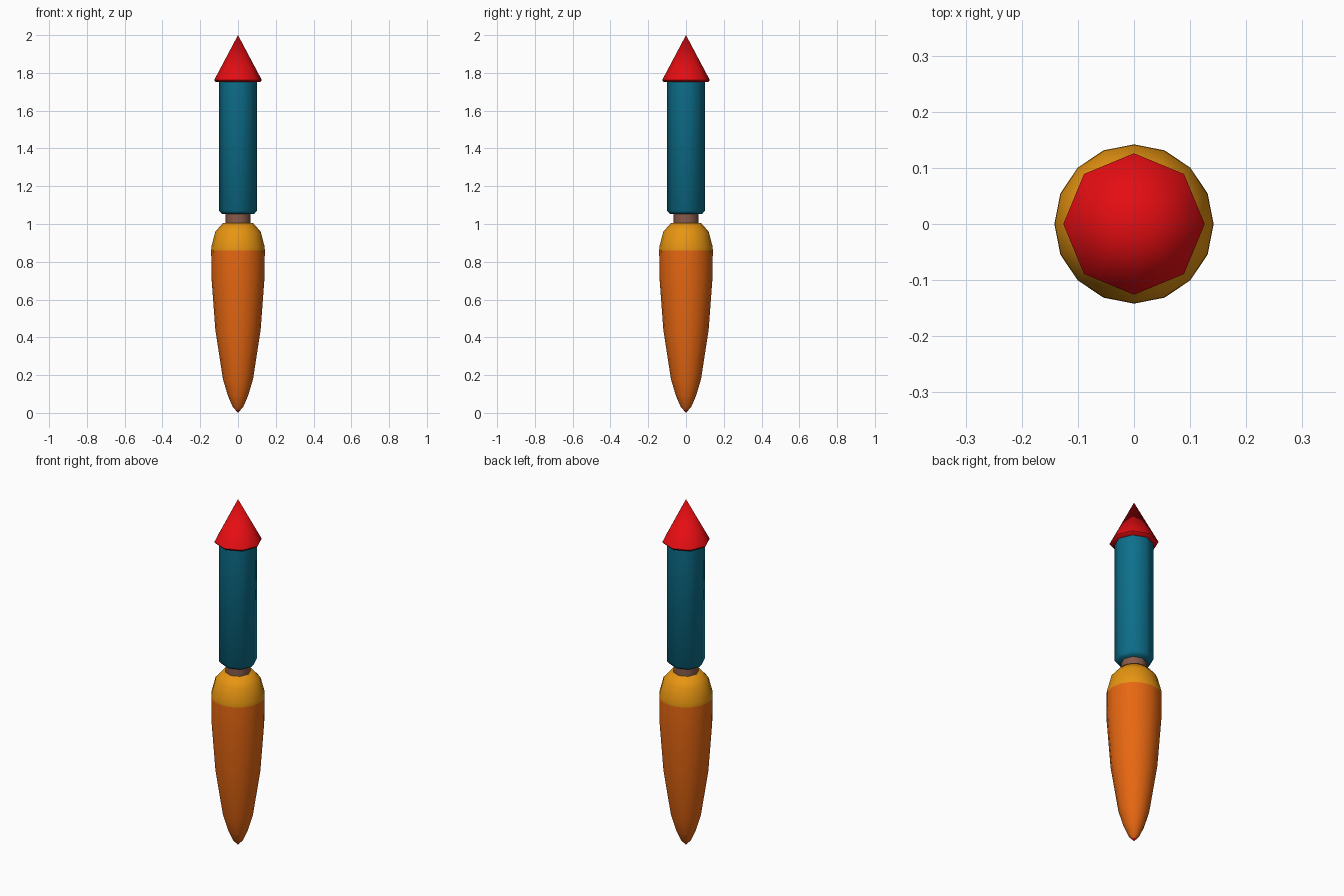
import bpy, bmesh, math

if "Cube" in bpy.data.objects:
    bpy.data.objects.remove(bpy.data.objects["Cube"])


def material(name, rgb):
    m = bpy.data.materials.new(name)
    m.diffuse_color = (*rgb, 1)
    m.use_nodes = True
    m.node_tree.nodes["Principled BSDF"].inputs["Base Color"].default_value = m.diffuse_color
    return m


RED = material("red", (0.78, 0.004, 0.006))
TEAL = material("teal", (0.004, 0.16, 0.26))
BROWN = material("brown", (0.25, 0.105, 0.07))
YELLOW = material("yellow", (0.80, 0.30, 0.006))
ORANGE = material("orange", (0.82, 0.14, 0.006))


def lathe(name, profile, sides, mats, pick=lambda z: 0, angle=58):
    """Revolve (radius, z) points, bottom to top, around z."""
    bm = bmesh.new()
    rings = []
    for r, z in profile:
        if r == 0:
            rings.append([bm.verts.new((0, 0, z))])
        else:
            rings.append([bm.verts.new((r * math.cos(2 * math.pi * i / sides),
                                        r * math.sin(2 * math.pi * i / sides), z))
                          for i in range(sides)])
    for a, b in zip(rings, rings[1:]):
        for i in range(sides):
            j = (i + 1) % sides
            if len(a) == 1:
                bm.faces.new((a[0], b[j], b[i]))
            elif len(b) == 1:
                bm.faces.new((a[i], a[j], b[0]))
            else:
                bm.faces.new((a[i], a[j], b[j], b[i]))
    for ring in (rings[0], rings[-1]):
        if len(ring) > 1:
            bm.faces.new(ring)
    bmesh.ops.recalc_face_normals(bm, faces=bm.faces)
    for f in bm.faces:
        f.material_index = pick(f.calc_center_median().z)
    me = bpy.data.meshes.new(name)
    bm.to_mesh(me)
    bm.free()
    for m in mats:
        me.materials.append(m)
    ob = bpy.data.objects.new(name, me)
    bpy.context.collection.objects.link(ob)
    bpy.context.view_layer.objects.active = ob
    ob.select_set(True)
    bpy.ops.object.shade_smooth_by_angle(angle=math.radians(angle))
    ob.select_set(False)
    return ob


# Exhaust flame: orange below, yellow near the nozzle, tiny red tip
lathe("flame",
      [(0, 0.0), (0.012, 0.014), (0.027, 0.03), (0.053, 0.09), (0.08, 0.18), (0.12, 0.44),
       (0.14, 0.71), (0.142, 0.86), (0.141, 0.88), (0.12, 0.96), (0.08, 1.005)],
      16, [ORANGE, YELLOW, RED],
      lambda z: 1 if z > 0.86 else (2 if z < 0.013 else 0))

# Nozzle between flame and body
lathe("nozzle", [(0.067, 1.0), (0.067, 1.06)], 8, [BROWN])

# Body tube with chamfered bottom edge
lathe("body", [(0.085, 1.053), (0.1, 1.07), (0.1, 1.76)], 8, [TEAL])

# Pointed cap with a thin lip
lathe("nose_cone", [(0.118, 1.752), (0.126, 1.762), (0, 2.0)], 8, [RED])
